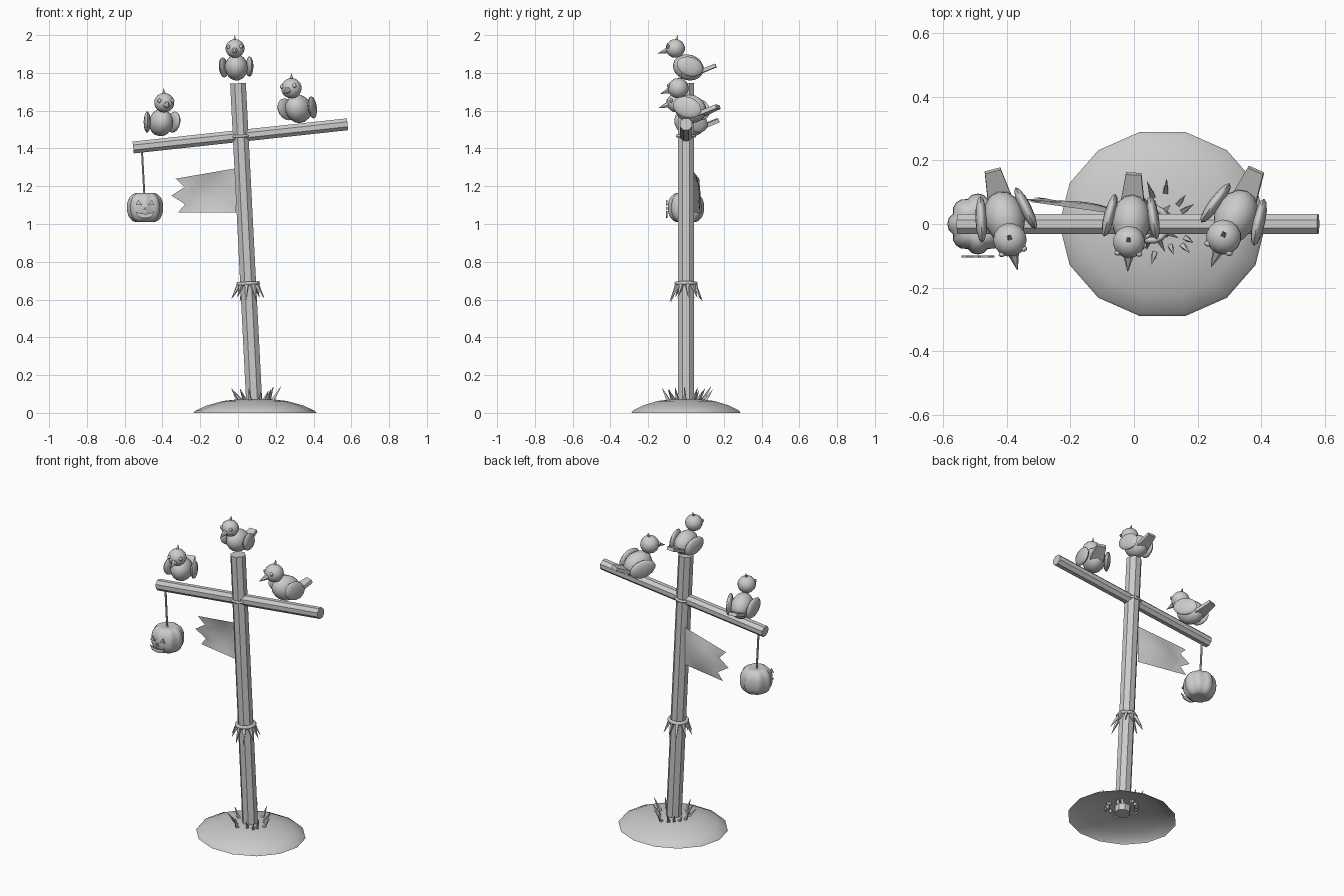
import bpy, bmesh, math, random
from mathutils import Vector, Matrix, Euler

if "Cube" in bpy.data.objects:
    bpy.data.objects.remove(bpy.data.objects["Cube"])

random.seed(4)
TAU = math.tau


def finish(name, bm, angle=40):
    me = bpy.data.meshes.new(name)
    bmesh.ops.recalc_face_normals(bm, faces=bm.faces)
    bm.to_mesh(me)
    bm.free()
    me.shade_smooth()
    me.set_sharp_from_angle(angle=math.radians(angle))
    ob = bpy.data.objects.new(name, me)
    bpy.context.collection.objects.link(ob)
    return ob


def rod(bm, a, b, r1, r2, seg):
    a, b = Vector(a), Vector(b)
    q = (b - a).to_track_quat('Z', 'Y').to_matrix().to_4x4()
    m = Matrix.Translation((a + b) / 2) @ q @ Matrix.Rotation(math.pi / seg, 4, 'Z')
    bmesh.ops.create_cone(bm, cap_ends=True, segments=seg, radius1=r1, radius2=r2,
                          depth=(b - a).length, matrix=m)


def ball(bm, loc, size, rot=(0, 0, 0), u=14, v=9):
    m = Matrix.LocRotScale(Vector(loc), Euler([math.radians(d) for d in rot]), Vector(size))
    bmesh.ops.create_uvsphere(bm, u_segments=u, v_segments=v, radius=1, matrix=m)


# leaning post and crossbeam
BOT, TOP = Vector((0.087, 0, 0.03)), Vector((0, 0, 1.745))
bm = bmesh.new()
rod(bm, BOT, TOP, 0.046, 0.045, 8)
finish("post", bm, 30)
bm = bmesh.new()
rod(bm, (-0.555, 0, 1.405), (0.58, 0, 1.528), 0.034, 0.034, 8)
finish("crossbeam", bm, 30)


def post_at(z):
    return BOT.lerp(TOP, (z - BOT.z) / (TOP.z - BOT.z))


# bindings around the post
for name, z, r, t in (("beam_binding", 1.465, 0.047, 0.008), ("straw_binding", 0.685, 0.052, 0.011)):
    bpy.ops.mesh.primitive_torus_add(location=post_at(z), rotation=(0, -0.05, 0), major_segments=14,
                                     minor_segments=6, major_radius=r, minor_radius=t)
    bpy.context.object.name = name
    bpy.ops.object.shade_smooth()

# straw skirt hanging below the lower binding
bm = bmesh.new()
c = post_at(0.685)
for i in range(10):
    a = TAU * i / 10 + 0.15
    d = Vector((math.cos(a), math.sin(a), 0))
    rod(bm, c + d * 0.047, c + d * random.uniform(0.075, 0.1) - Vector((0, 0, random.uniform(0.07, 0.1))),
        0.014, 0.001, 4)
finish("straw_skirt", bm, 20)

# earth mound, an open shell
bm = bmesh.new()
rings = []
for r, z in ((1, 0), (0.97, 0.012), (0.78, 0.04), (0.52, 0.063), (0.25, 0.073)):
    rings.append([bm.verts.new((0.09 + 0.325 * r * math.cos(TAU * i / 14),
                                0.297 * r * math.sin(TAU * i / 14), z)) for i in range(14)])
for lo, hi in zip(rings, rings[1:]):
    for i in range(14):
        j = (i + 1) % 14
        bm.faces.new((lo[i], lo[j], hi[j], hi[i]))
top = bm.verts.new((0.09, 0, 0.075))
for i in range(14):
    bm.faces.new((rings[-1][i], rings[-1][(i + 1) % 14], top))
finish("mound", bm, 60)

# grass tufts around the foot of the post
bm = bmesh.new()
for i in range(14):
    a = TAU * i / 14 + random.uniform(-0.15, 0.15)
    d = Vector((math.cos(a), math.sin(a), 0))
    base = Vector((0.09, 0, 0.055)) + d * random.uniform(0.065, 0.1)
    rod(bm, base, base + d * random.uniform(0.03, 0.06) + Vector((0, 0, random.uniform(0.06, 0.09))),
        0.013, 0.001, 4)
finish("grass", bm, 20)

# torn pennant: bowed sheet with a jagged end
bm = bmesh.new()
tips = (-0.33, -0.285, -0.352, -0.28, -0.318)
N = 8
grid = []
for j, xe in enumerate(tips):
    v = j / 4
    row = []
    for i in range(N + 1):
        u = i / N
        x = -0.01 + (xe + 0.01) * u
        z = (1.295 - 0.055 * u) * (1 - v) + 1.06 * v
        y = 0.025 + 0.045 * u + 0.022 * math.sin(math.pi * v) * math.sin(math.pi * min(u * 1.2, 1)) + 0.015 * v * u
        row.append(bm.verts.new((x, y, z)))
    grid.append(row)
for a, b in zip(grid, grid[1:]):
    for i in range(N):
        bm.faces.new((a[i], a[i + 1], b[i + 1], b[i]))
finish("pennant", bm, 60)

# hanging cord
bm = bmesh.new()
rod(bm, (-0.508, 0, 1.38), (-0.495, 0, 1.14), 0.006, 0.006, 6)
finish("cord", bm)

# ribbed pumpkin
P = Vector((-0.492, 0, 1.087))
bm = bmesh.new()
ball(bm, (0, 0, 0), (1, 1, 1), u=32, v=14)
for v in bm.verts:
    x, y, z = v.co
    a, r = math.atan2(y, x), math.hypot(x, y)
    lobe = 0.88 + 0.12 * abs(math.cos(4 * a)) ** 0.7
    rr = 0.096 * r ** 0.7 * lobe if r > 1e-4 else 0
    zz = math.copysign(abs(z) ** 0.85, z) * 0.084
    if r < 0.45:
        zz *= 0.82 + 0.18 * r / 0.45
    v.co = P + Vector((rr * math.cos(a), rr * math.sin(a), zz))
finish("pumpkin", bm, 60)

# carved face plates
mouth = [(-0.052, -0.02), (-0.03, -0.03), (0, -0.034), (0.03, -0.03), (0.052, -0.018),
         (0.035, -0.047), (0.012, -0.055), (-0.012, -0.055), (-0.035, -0.048)]
shapes = [mouth, [(-0.01, -0.014), (0.01, -0.014), (0, 0.004)]]
for s in (-1, 1):
    shapes.append([(s * 0.015, 0.012), (s * 0.05, 0.015), (s * 0.036, 0.04)])
bm = bmesh.new()
for pts in shapes:
    f = bm.faces.new([bm.verts.new((P.x + x, -0.105, P.z + z)) for x, z in pts])
    g = bmesh.ops.extrude_face_region(bm, geom=[f])
    bmesh.ops.translate(bm, vec=(0, 0.006, 0), verts=[e for e in g["geom"] if isinstance(e, bmesh.types.BMVert)])
    if f.is_valid and len(f.link_faces if hasattr(f, "link_faces") else ()) == 0:
        bm.faces.ensure_lookup_table()
finish("pumpkin_face", bm, 20)


# perched birds, facing the front
def bird(name, loc, yaw, roll, scale):
    bm = bmesh.new()
    ball(bm, (0, 0.0, 0.073), (0.062, 0.084, 0.069), (-18, 0, 0))
    ball(bm, (0, -0.07, 0.175), (0.052, 0.052, 0.05))
    rod(bm, (0, -0.112, 0.165), (0, -0.165, 0.148), 0.018, 0.001, 6)
    rod(bm, (0, -0.066, 0.215), (0, -0.056, 0.247), 0.012, 0.001, 4)
    for s in (-1, 1):
        ball(bm, (s * 0.034, -0.107, 0.185), (0.011, 0.009, 0.011), u=8, v=6)
        ball(bm, (s * 0.07, 0.012, 0.075), (0.018, 0.074, 0.052), (-18, 0, s * 12), u=12, v=8)
    # tapered tail
    m = Matrix.LocRotScale(Vector((0, 0.102, 0.065)), Euler((math.radians(22), 0, 0)), Vector((0.076, 0.1, 0.02)))
    box = bmesh.ops.create_cube(bm, size=1)["verts"]
    for v in box:
        if v.co.y > 0:
            v.co.x *= 0.65
        v.co = m @ v.co
    ob = finish(name, bm, 40)
    ob.location = loc
    ob.rotation_euler = (0, math.radians(roll), math.radians(yaw))
    ob.scale = (scale,) * 3


bird("bird_left", (-0.408, 0.02, 1.462), 14, 0, 1.03)
bird("bird_right", (0.325, 0.022, 1.532), -24, -4, 1.07)
bird("bird_top", (-0.006, 0.012, 1.757), -3, -2, 0.985)
